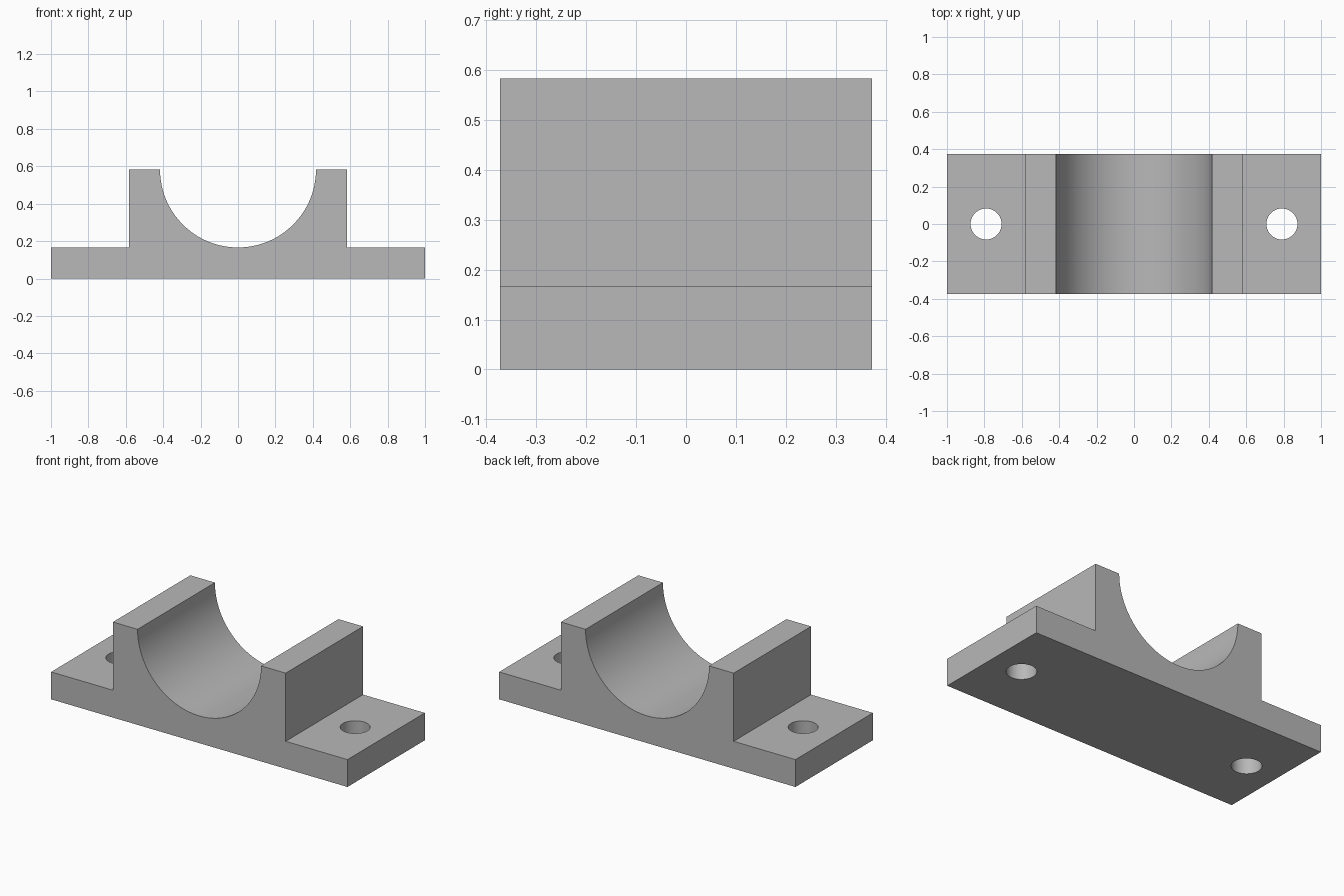
import bpy, bmesh, math

cube = bpy.data.objects.get("Cube")
if cube:
    bpy.data.objects.remove(cube, do_unlink=True)

HALF_DEPTH = 0.373
BASE_H, TOP_H = 0.167, 0.583
WALL_X, BORE_R = 0.583, 0.417
HOLE_X, HOLE_R = 0.791, 0.083
ARC_STEPS = 64

grey = bpy.data.materials.new("plain grey")
grey.use_nodes = True
colour = (0.48, 0.48, 0.48, 1)
grey.diffuse_color = colour
grey.node_tree.nodes["Principled BSDF"].inputs["Base Color"].default_value = colour

# Front profile: flanged base, two upright walls and a half-round cradle
profile = [(-1, 0), (1, 0), (1, BASE_H), (WALL_X, BASE_H), (WALL_X, TOP_H)]
for i in range(ARC_STEPS + 1):
    a = -math.pi * i / ARC_STEPS
    profile.append((BORE_R * math.cos(a), TOP_H + BORE_R * math.sin(a)))
profile += [(-WALL_X, TOP_H), (-WALL_X, BASE_H), (-1, BASE_H)]

# Extrude the profile through the depth
bm = bmesh.new()
face = bm.faces.new([bm.verts.new((x, -HALF_DEPTH, z)) for x, z in profile])
result = bmesh.ops.extrude_face_region(bm, geom=[face])
moved = [g for g in result["geom"] if isinstance(g, bmesh.types.BMVert)]
bmesh.ops.translate(bm, verts=moved, vec=(0, 2 * HALF_DEPTH, 0))
bmesh.ops.recalc_face_normals(bm, faces=bm.faces)
mesh = bpy.data.meshes.new("bearing_block")
bm.to_mesh(mesh)
bm.free()
mesh.materials.append(grey)
block = bpy.data.objects.new("bearing_block", mesh)
bpy.context.collection.objects.link(block)

# Bolt holes through both flanges
cutters = []
for side, name in ((1, "left"), (-1, "right")):
    bpy.ops.mesh.primitive_cylinder_add(vertices=48, radius=HOLE_R, depth=1,
                                        location=(side * HOLE_X, 0, BASE_H / 2))
    cutter = bpy.context.object
    cutter.name = name + "_bolt_hole_cutter"
    cutter.data.materials.append(grey)
    cutter.hide_render = True
    cutters.append(cutter)
    mod = block.modifiers.new(name + " bolt hole", 'BOOLEAN')
    mod.operation = 'DIFFERENCE'
    mod.solver = 'EXACT'
    mod.object = cutter

bpy.ops.object.select_all(action='DESELECT')
block.select_set(True)
bpy.context.view_layer.objects.active = block
for mod in list(block.modifiers):
    bpy.ops.object.modifier_apply(modifier=mod.name)
for cutter in cutters:
    bpy.data.objects.remove(cutter, do_unlink=True)

# Smooth cradle and holes, crisp edges elsewhere
bpy.ops.object.shade_smooth_by_angle(angle=math.radians(30))
